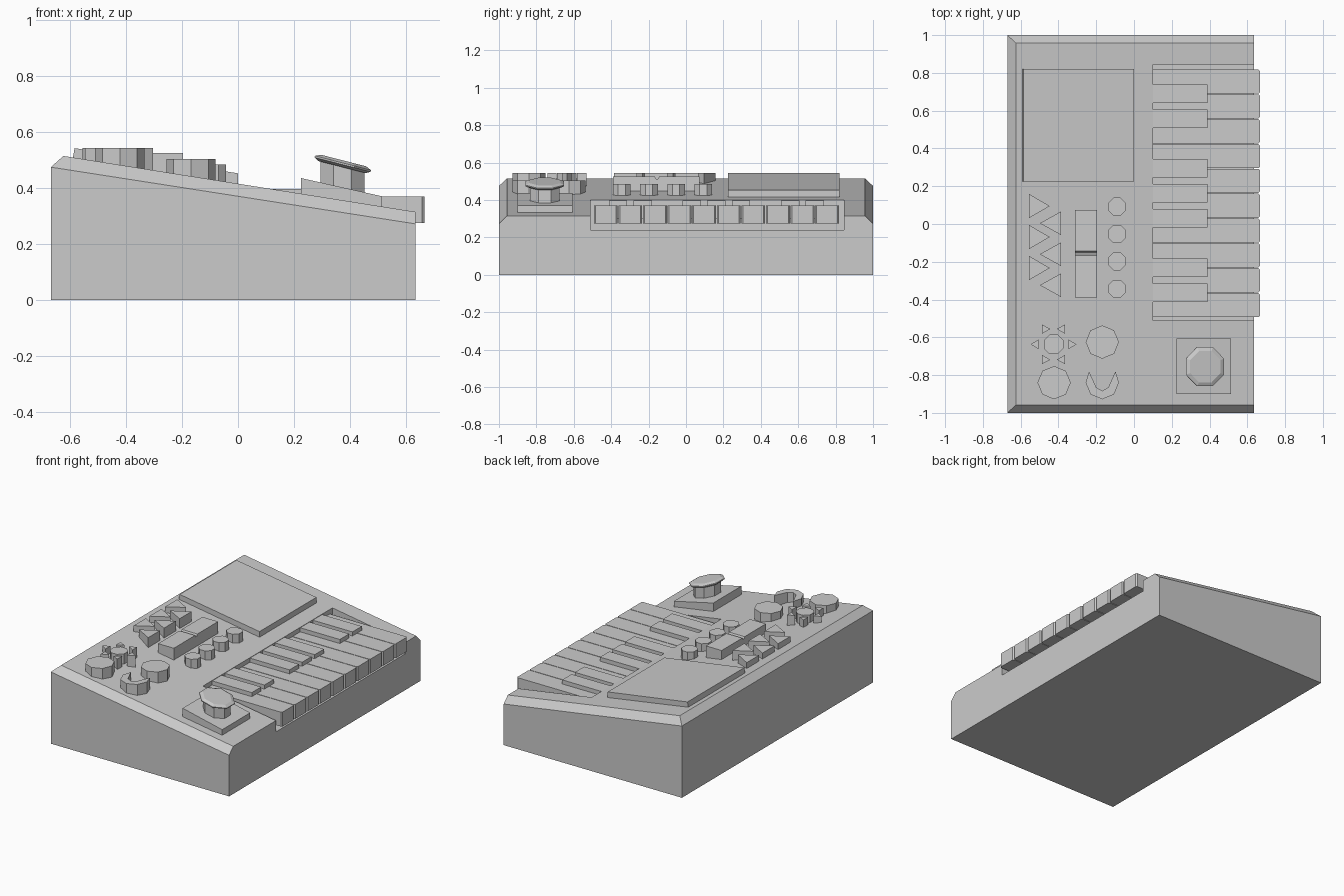
import bpy, bmesh
from math import sin, cos, pi
from mathutils import Matrix

if "Cube" in bpy.data.objects:
    bpy.data.objects.remove(bpy.data.objects["Cube"])


def make(name, rings):
    """Loft equal-length point rings into a closed, flat-shaded solid."""
    bm = bmesh.new()
    vs = [[bm.verts.new(p) for p in r] for r in rings]
    for a, b in zip(vs, vs[1:]):
        for i in range(len(a)):
            j = (i + 1) % len(a)
            bm.faces.new((a[i], a[j], b[j], b[i]))
    bm.faces.new(vs[0][::-1])
    bm.faces.new(vs[-1])
    bmesh.ops.recalc_face_normals(bm, faces=bm.faces)
    me = bpy.data.meshes.new(name)
    bm.to_mesh(me)
    bm.free()
    ob = bpy.data.objects.new(name, me)
    bpy.context.collection.objects.link(ob)
    return ob


def prism(name, pts, z0, z1):
    return make(name, [[(x, y, z) for x, y in pts] for z in (z0, z1)])


def along_y(name, prof, y0, y1):
    return make(name, [[(x, y, z) for x, z in prof] for y in (y0, y1)])


def box(x0, x1, y0, y1):
    return [(x0, y0), (x1, y0), (x1, y1), (x0, y1)]


def ngon(cx, cy, r, n=8, turn=0.0):
    return [(cx + r * cos(turn + 2 * pi * i / n), cy + r * sin(turn + 2 * pi * i / n))
            for i in range(n)]


# Sloped case: base, rim, and inset top panel (no bevel on the right edge)
body = make("case", [
    [(x, y, 0) for x, y in box(-0.67, 0.635, -1, 1)],
    [(x, y, 0.475 if x < 0 else 0.272) for x, y in box(-0.67, 0.635, -1, 1)],
    [(x, y, 0.515 if x < 0 else 0.315) for x, y in box(-0.625, 0.635, -0.957, 0.957)],
])

# Recess for the keyboard
cutter = prism("keyboard_cutter", box(0.1, 0.8, -0.51, 0.845), 0.24, 0.8)
mod = body.modifiers.new("recess", 'BOOLEAN')
mod.object = cutter
mod.solver = 'EXACT'
cutter.hide_render = True
bpy.context.view_layer.objects.active = body
bpy.ops.object.modifier_apply(modifier=mod.name)
bpy.data.objects.remove(cutter)

# White keys with clipped front corners
pitch, c = 0.1315, 0.008
for i in range(10):
    y0 = -0.495 + i * pitch + 0.002
    y1 = y0 + pitch - 0.004
    prism(f"white_key_{i}", [(0.1, y0), (0.667 - c, y0), (0.667, y0 + c),
                             (0.667, y1 - c), (0.667 - c, y1), (0.1, y1)], 0.275, 0.37)

# Black keys sit over the joints, skipping two
for i in (1, 2, 4, 5, 6, 8, 9):
    y = -0.495 + i * pitch
    prism(f"black_key_{i}", box(0.1, 0.39, y - 0.049, y + 0.049), 0.30, 0.397)

# Screen, tilted with the case
along_y("screen", [(-0.596, 0.48), (-0.585, 0.543), (0.0, 0.453), (0.0, 0.40)], 0.225, 0.82)

# Two columns of triangle buttons
for i in range(3):
    y = 0.095 - 0.164 * i
    prism(f"triangle_right_{i}", [(-0.556, y - 0.064), (-0.446, y), (-0.556, y + 0.064)], 0.44, 0.543)
    y -= 0.091
    prism(f"triangle_left_{i}", [(-0.387, y - 0.062), (-0.387, y + 0.062), (-0.499, y)], 0.44, 0.543)

# Rocker switch with a small central groove
rocker = [(-0.39, 0.42), (-0.39, 0.525), (-0.167, 0.525), (-0.16, 0.512),
          (-0.15, 0.512), (-0.143, 0.525), (0.073, 0.525), (0.073, 0.42)]
make("rocker_switch", [[(x, y, z) for y, z in rocker] for x in (-0.312, -0.197)])

# Small round buttons
for i in range(4):
    prism(f"small_button_{i}", ngon(-0.09, 0.092 - 0.145 * i, 0.051, 8, pi / 8), 0.38, 0.485)

# Large round buttons
prism("round_button_left", ngon(-0.423, -0.84, 0.088), 0.42, 0.543)
prism("round_button_right", ngon(-0.168, -0.625, 0.088), 0.38, 0.505)

# Crescent button: half outline, mirrored
half = [(0, -0.088), (0.062, -0.062), (0.088, 0), (0.07, 0.06), (0.032, -0.025), (0, -0.043)]
outline = half + [(-x, y) for x, y in half[-2:0:-1]]
prism("crescent_button", [(x - 0.168, y - 0.84) for x, y in outline], 0.38, 0.505)

# Sun button: octagon with six rays
sx, sy = -0.426, -0.637
prism("sun_centre", ngon(sx, sy, 0.056, 8, pi / 8), 0.42, 0.543)
for i in range(6):
    a = i * pi / 3
    ray = [(0.121, 0), (0.079, 0.026), (0.079, -0.026)]
    prism(f"sun_ray_{i}", [(sx + u * cos(a) - v * sin(a), sy + u * sin(a) + v * cos(a))
                           for u, v in ray], 0.42, 0.543)

# Joystick: tilted base plate, stem and cap
along_y("joystick_base", [(0.225, 0.34), (0.225, 0.436), (0.514, 0.371), (0.514, 0.30)],
        -0.9, -0.607)
make("joystick_stem", [[(x, y, z - 0.25 * (x - 0.374)) for x, y in ngon(0.374, -0.755, 0.085, 8, pi / 8)]
                       for z in (0.36, 0.48)])
cap = make("joystick_cap", [[(x, y, z) for x, y in ngon(0, 0, r, 8, pi / 8)]
                            for r, z in ((0.095, -0.012), (0.112, -0.003), (0.112, 0.003), (0.09, 0.012))])
cap.matrix_world = Matrix.Translation((0.375, -0.755, 0.487)) @ Matrix.Rotation(0.25, 4, 'Y')
